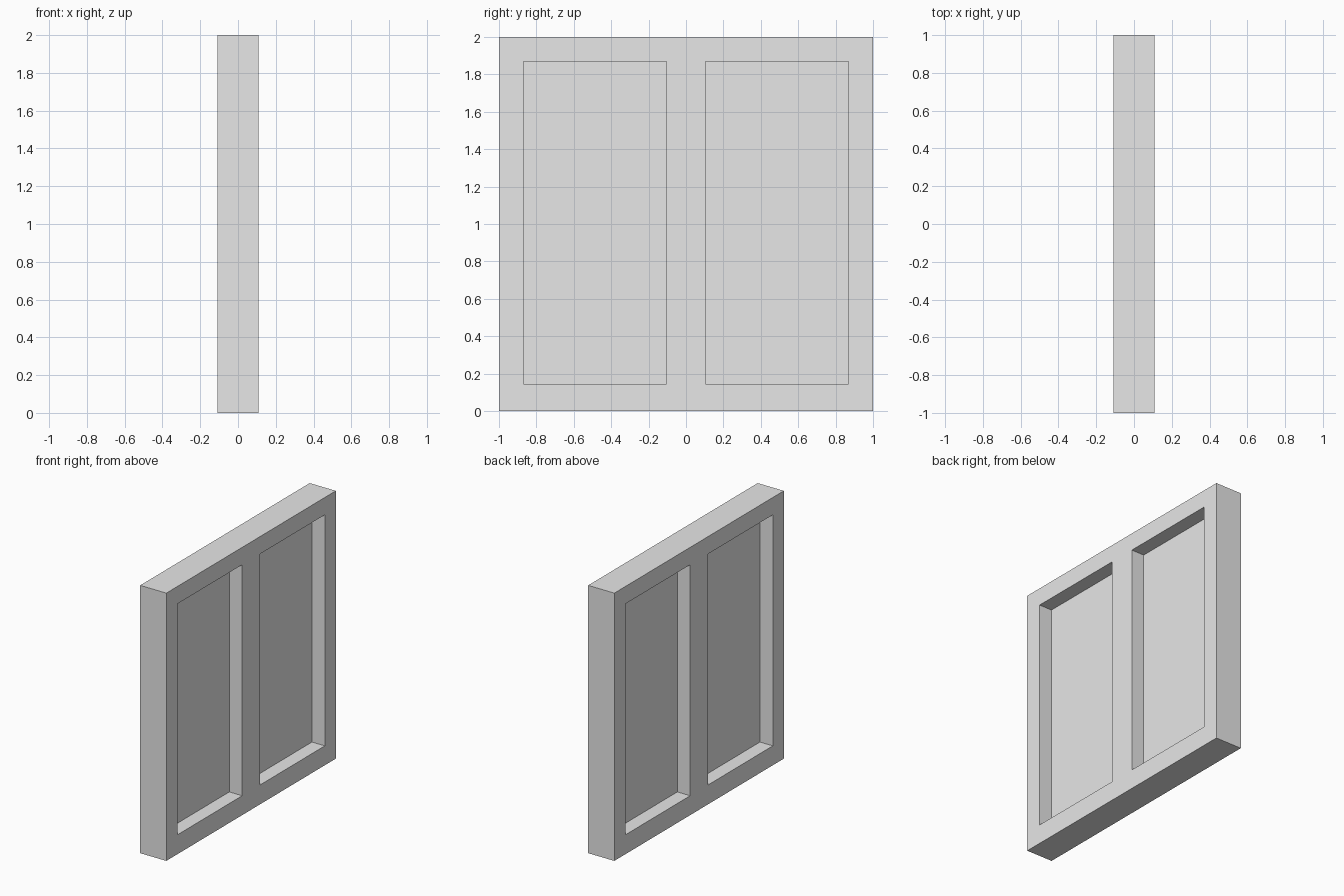
import bpy
import bmesh

if "Cube" in bpy.data.objects:
    bpy.data.objects.remove(bpy.data.objects["Cube"])

HALF = 0.108                                   # half the frame thickness
YS = [-1.0, -0.87, -0.105, 0.105, 0.87, 1.0]   # stile edges
ZS = [0.0, 0.145, 1.87, 2.0]                   # rail edges
OPENINGS = [(1, 1), (3, 1)]                    # grid cells left open

grey = bpy.data.materials.new("light grey")
grey.diffuse_color = (0.8, 0.8, 0.8, 1.0)
grey.use_nodes = True
grey.node_tree.nodes["Principled BSDF"].inputs["Base Color"].default_value = grey.diffuse_color


def slab(name, ys, zs, half, skip=()):
    """Slab in the YZ plane made of grid cells, with some cells left open."""
    bm = bmesh.new()
    grid = [[bm.verts.new((-half, y, z)) for z in zs] for y in ys]
    for i in range(len(ys) - 1):
        for j in range(len(zs) - 1):
            if (i, j) not in skip:
                bm.faces.new((grid[i][j], grid[i + 1][j],
                              grid[i + 1][j + 1], grid[i][j + 1]))
    out = bmesh.ops.extrude_face_region(bm, geom=bm.faces[:], use_keep_orig=True)
    moved = [g for g in out["geom"] if isinstance(g, bmesh.types.BMVert)]
    bmesh.ops.translate(bm, verts=moved, vec=(2 * half, 0, 0))
    bmesh.ops.recalc_face_normals(bm, faces=bm.faces[:])
    mesh = bpy.data.meshes.new(name)
    bm.to_mesh(mesh)
    bm.free()
    mesh.materials.append(grey)
    obj = bpy.data.objects.new(name, mesh)
    bpy.context.collection.objects.link(obj)
    return obj


# Outer frame with central mullion
slab("window_frame", YS, ZS, HALF, OPENINGS)

# Thin panes set midway through the frame
for side, (i, j) in zip(("front", "back"), OPENINGS):
    slab(side + "_pane", YS[i:i + 2], ZS[j:j + 2], 0.002)
